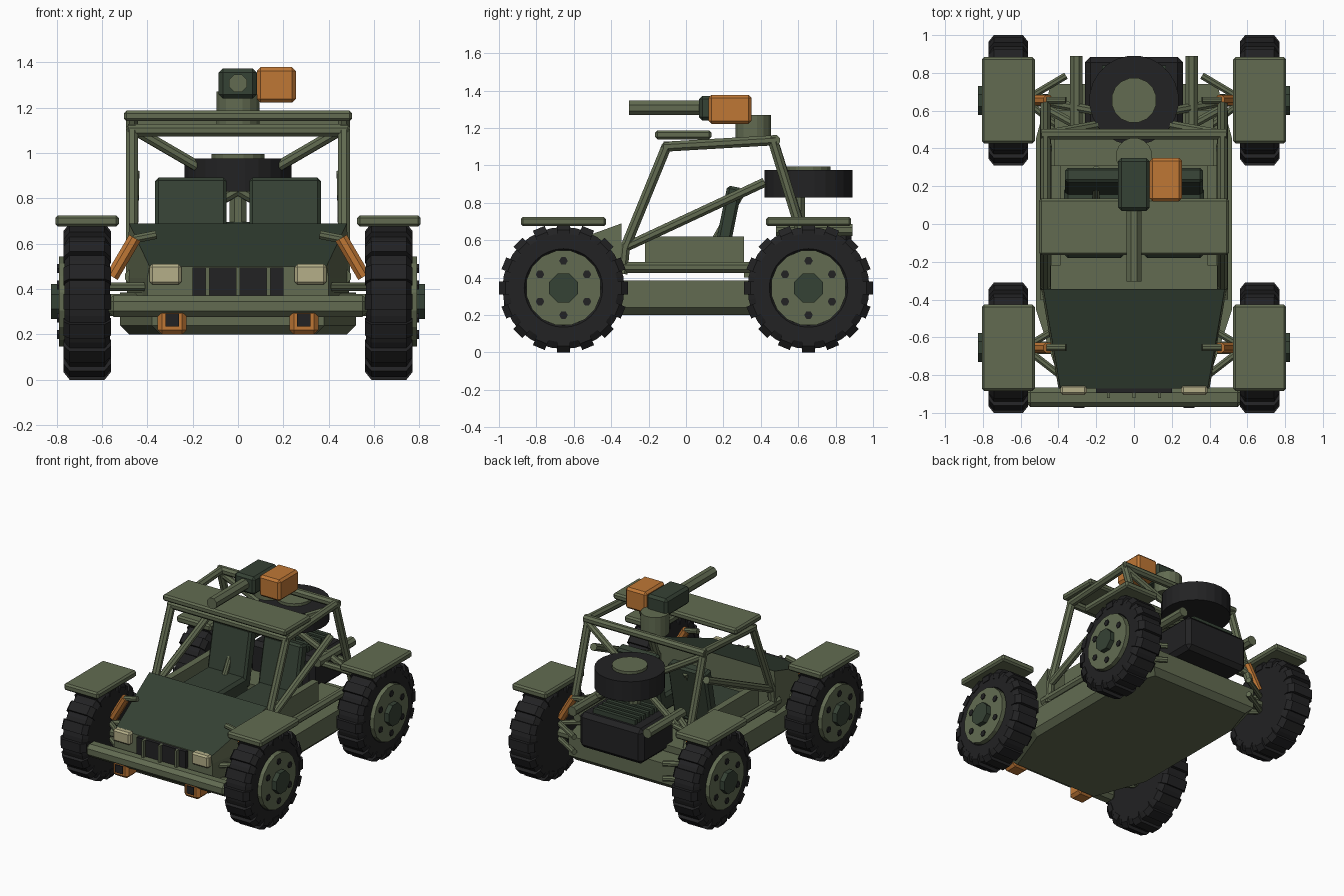
import bpy, bmesh, math
from mathutils import Vector, Matrix

if "Cube" in bpy.data.objects:
    bpy.data.objects.remove(bpy.data.objects["Cube"])


def mat(name, rgb):
    m = bpy.data.materials.new(name)
    m.diffuse_color = (*rgb, 1)
    m.use_nodes = True
    m.node_tree.nodes["Principled BSDF"].inputs["Base Color"].default_value = m.diffuse_color
    return m


OLIVE = mat("olive", (0.122, 0.148, 0.083))
DARK = mat("dark_green", (0.036, 0.054, 0.035))
BLACK = mat("rubber_black", (0.016, 0.016, 0.017))
ORANGE = mat("orange", (0.52, 0.185, 0.036))
CREAM = mat("lamp_cream", (0.46, 0.43, 0.25))


def finish(bm, name, *mats):
    bmesh.ops.recalc_face_normals(bm, faces=bm.faces[:])
    me = bpy.data.meshes.new(name)
    bm.to_mesh(me)
    bm.free()
    for m in mats:
        me.materials.append(m)
    ob = bpy.data.objects.new(name, me)
    bpy.context.collection.objects.link(ob)
    return ob


def box(name, m, x, y, z, bevel=0.0, tilt=0.0):
    """Box from ranges, optionally bevelled and tilted about x."""
    bm = bmesh.new()
    bmesh.ops.create_cube(bm, size=1)
    bmesh.ops.scale(bm, vec=(x[1] - x[0], y[1] - y[0], z[1] - z[0]), verts=bm.verts)
    if bevel:
        bmesh.ops.bevel(bm, geom=bm.edges[:], offset=bevel, segments=1, affect='EDGES')
    c = Vector((sum(x) / 2, sum(y) / 2, sum(z) / 2))
    bm.transform(Matrix.Translation(c) @ Matrix.Rotation(tilt, 4, 'X'))
    return finish(bm, name, m)


def tube(name, m, a, b, r, n=8):
    """Straight cylinder between two points."""
    a, b = Vector(a), Vector(b)
    d = b - a
    bm = bmesh.new()
    bmesh.ops.create_cone(bm, cap_ends=True, segments=n, radius1=r, radius2=r, depth=d.length)
    spin = Matrix.Rotation(math.pi / n, 4, 'Z')
    bm.transform(Matrix.Translation((a + b) / 2) @ d.to_track_quat('Z', 'Y').to_matrix().to_4x4() @ spin)
    return finish(bm, name, m)


def loft(bm, rings):
    """Skin a stack of point rings and cap the ends."""
    vs = [[bm.verts.new(p) for p in ring] for ring in rings]
    n = len(vs[0])
    for lo, hi in zip(vs, vs[1:]):
        for i in range(n):
            bm.faces.new((lo[i], lo[(i + 1) % n], hi[(i + 1) % n], hi[i]))
    bm.faces.new(vs[0])
    bm.faces.new(vs[-1])


def lathe_x(bm, profile, c, n):
    """Revolve (x, radius) pairs about an x axis through c."""
    loft(bm, [[(c[0] + x, c[1] + r * math.sin(t), c[2] + r * math.cos(t))
               for t in (2 * math.pi * i / n for i in range(n))] for x, r in profile])


# Wheels with chunky tread, rim, hub and bolts, plus fender and suspension
def wheel(s, y, tag):
    c = (s * 0.665, y, 0.345)
    bm = bmesh.new()
    lathe_x(bm, [(-0.1, 0.29), (-0.078, 0.326), (0.078, 0.326), (0.1, 0.29), (0.1, 0.21), (0.085, 0.2)], (0, 0, 0), 32)
    lug = [(-0.077, 0.345), (0.077, 0.345), (0.105, 0.31), (0.105, 0.27), (-0.105, 0.27), (-0.105, 0.31)]
    for i in range(16):
        t = 2 * math.pi * i / 16
        ca, sa = math.cos(t), math.sin(t)
        loft(bm, [[(x, r * sa + w * ca, r * ca - w * sa) for x, r in lug] for w in (-0.034, 0.034)])
    bm.transform(Matrix.Translation(c) @ Matrix.Diagonal((s, 1, 1, 1)))
    finish(bm, tag + "_tire", BLACK)
    tube(tag + "_rim", OLIVE, (s * 0.70, y, 0.345), (s * 0.79, y, 0.345), 0.203, 16)
    tube(tag + "_hub", DARK, (s * 0.78, y, 0.345), (s * 0.825, y, 0.345), 0.083, 8)
    for i in range(6):
        t = math.pi / 3 * i
        by, bz = y + 0.145 * math.sin(t), 0.345 + 0.145 * math.cos(t)
        tube(tag + "_bolt", BLACK, (s * 0.78, by, bz), (s * 0.797, by, bz), 0.023, 6)
    fx = sorted((s * 0.525, s * 0.805))
    box(tag + "_fender", OLIVE, fx, (y - 0.228, y + 0.228), (0.675, 0.725), 0.012)
    tube(tag + "_shock", ORANGE, (s * 0.455, y, 0.625), (s * 0.555, y, 0.455), 0.031)
    tube(tag + "_shock_rod", OLIVE, (s * 0.36, y, 0.64), (s * 0.46, y, 0.62), 0.02)
    tube(tag + "_axle", OLIVE, (s * 0.38, y, 0.345), (s * 0.6, y, 0.345), 0.035)
    for dy in (-0.17, 0.13):
        for z in (0.3, 0.41):
            tube(tag + "_control_arm", OLIVE, (s * 0.36, y + dy, z), (s * 0.58, y, z), 0.02)


for s, side in ((1, "right"), (-1, "left")):
    wheel(s, -0.655, "front_" + side)
    wheel(s, 0.655, "rear_" + side)


# Lower hull with chamfered belly and tapered ends
def outline(z, k):
    right = [(0.38 - k, -0.87 + k), (0.52 - k, -0.45), (0.52 - k, 0.45), (0.44 - k, 0.74 - k)]
    return [(x, y, z) for x, y in right] + [(-x, y, z) for x, y in reversed(right)]


bm = bmesh.new()
loft(bm, [outline(0.2, 0.04), outline(0.24, 0), outline(0.385, 0)])
finish(bm, "hull", OLIVE)

# Nose with dark sloping hood on top
bm = bmesh.new()
loft(bm, [[(-w, y, 0.32), (w, y, 0.32), (w, y, 0.45), (w - 0.01, y, h), (-w + 0.01, y, h), (-w, y, 0.45)]
          for w, y, h in ((0.4, -0.87, 0.5), (0.49, -0.345, 0.69))])
nose = finish(bm, "nose", OLIVE, DARK)
for p in nose.data.polygons:
    if p.normal.z > 0.5:
        p.material_index = 1

# Grille, lights and bumper
box("grille", BLACK, (-0.2, 0.2), (-0.895, -0.85), (0.37, 0.495))
for x in (-0.135, 0, 0.135):
    box("grille_bar", OLIVE, (x - 0.009, x + 0.009), (-0.92, -0.88), (0.37, 0.495))
box("front_bumper", OLIVE, (-0.575, 0.575), (-0.97, -0.865), (0.278, 0.372), 0.026)
for s in (-1, 1):
    cx = s * 0.32
    box("headlight", CREAM, (cx - 0.07, cx + 0.07), (-0.905, -0.85), (0.42, 0.51), 0.012)
    cx = s * 0.29
    box("fog_lamp", ORANGE, (cx - 0.064, cx + 0.064), (-0.965, -0.84), (0.2, 0.312), 0.02)
    box("fog_lens", BLACK, (cx - 0.029, cx + 0.029), (-0.974, -0.95), (0.235, 0.292))

# Cabin sides, seats and roll cage
for s in (-1, 1):
    xs = lambda a, b: sorted((s * a, s * b))
    box("side_panel", OLIVE, xs(0.39, 0.44), (-0.22, 0.31), (0.44, 0.62))
    box("seat_cushion", DARK, xs(0.05, 0.37), (-0.18, 0.2), (0.44, 0.57), 0.02)
    box("seat_back", DARK, xs(0.05, 0.365), (0.18, 0.26), (0.48, 0.89), 0.015, -0.2)
    tube("seat_brace", OLIVE, (s * 0.2, 0.13, 0.56), (s * 0.2, 0.29, 0.84), 0.02)
    x = s * 0.468
    tube("side_rail", OLIVE, (x, -0.4, 0.455), (x, 0.6, 0.455), 0.032)
    tube("front_pillar", OLIVE, (x, -0.33, 0.55), (x, -0.105, 1.1), 0.029)
    tube("front_pillar_foot", OLIVE, (x, -0.34, 0.42), (x, -0.325, 0.58), 0.029)
    tube("roof_rail", OLIVE, (x, -0.12, 1.1), (x, 0.48, 1.135), 0.029)
    tube("rear_pillar", OLIVE, (x, 0.462, 1.14), (x, 0.66, 0.5), 0.029)
    tube("side_diagonal", OLIVE, (x, -0.33, 0.56), (s * 0.46, 0.42, 0.91), 0.027)
    tube("rear_cross_brace", OLIVE, (x, 0.475, 1.11), (-s * 0.46, 0.645, 0.57), 0.025)
    tube("rear_frame_tube", OLIVE, (s * 0.305, 0.48, 0.655), (s * 0.305, 0.89, 0.655), 0.036)
    tube("rear_frame_stay", OLIVE, (s * 0.3, 0.52, 0.64), (s * 0.48, 0.62, 0.58), 0.024)
tube("front_roof_bar", OLIVE, (-0.485, -0.105, 1.1), (0.485, -0.105, 1.1), 0.029)
tube("rear_roof_bar", OLIVE, (-0.49, 0.475, 1.135), (0.49, 0.475, 1.135), 0.029)
box("roof_panel", OLIVE, (-0.503, 0.503), (-0.165, 0.135), (1.14, 1.187), 0.012)
box("rear_deck", OLIVE, (-0.42, 0.42), (0.31, 0.6), (0.4, 0.45))

# Engine with cooling fins, spare wheel above
box("engine", BLACK, (-0.26, 0.26), (0.5, 0.885), (0.4, 0.66), 0.03)
for i in range(6):
    y = 0.56 + i * 0.05
    box("cooling_fin", DARK, (-0.17, 0.17), (y, y + 0.028), (0.65, 0.695))
tube("spare_post", OLIVE, (0, 0.6, 0.66), (0, 0.6, 0.85), 0.04)
tube("spare_tire", BLACK, (0, 0.655, 0.83), (0, 0.655, 0.975), 0.237, 24)
tube("spare_rim", OLIVE, (0, 0.655, 0.95), (0, 0.655, 0.995), 0.12, 16)

# Roof turret
tube("turret_mount", OLIVE, (0, 0.36, 1.12), (0, 0.36, 1.27), 0.097, 16)
box("gun_body", DARK, (-0.085, 0.083), (0.07, 0.35), (1.24, 1.372), 0.018)
tube("gun_barrel", OLIVE, (0, -0.305, 1.308), (0, 0.1, 1.308), 0.042)
box("ammo_box", ORANGE, (0.083, 0.255), (0.12, 0.35), (1.222, 1.378), 0.016)
